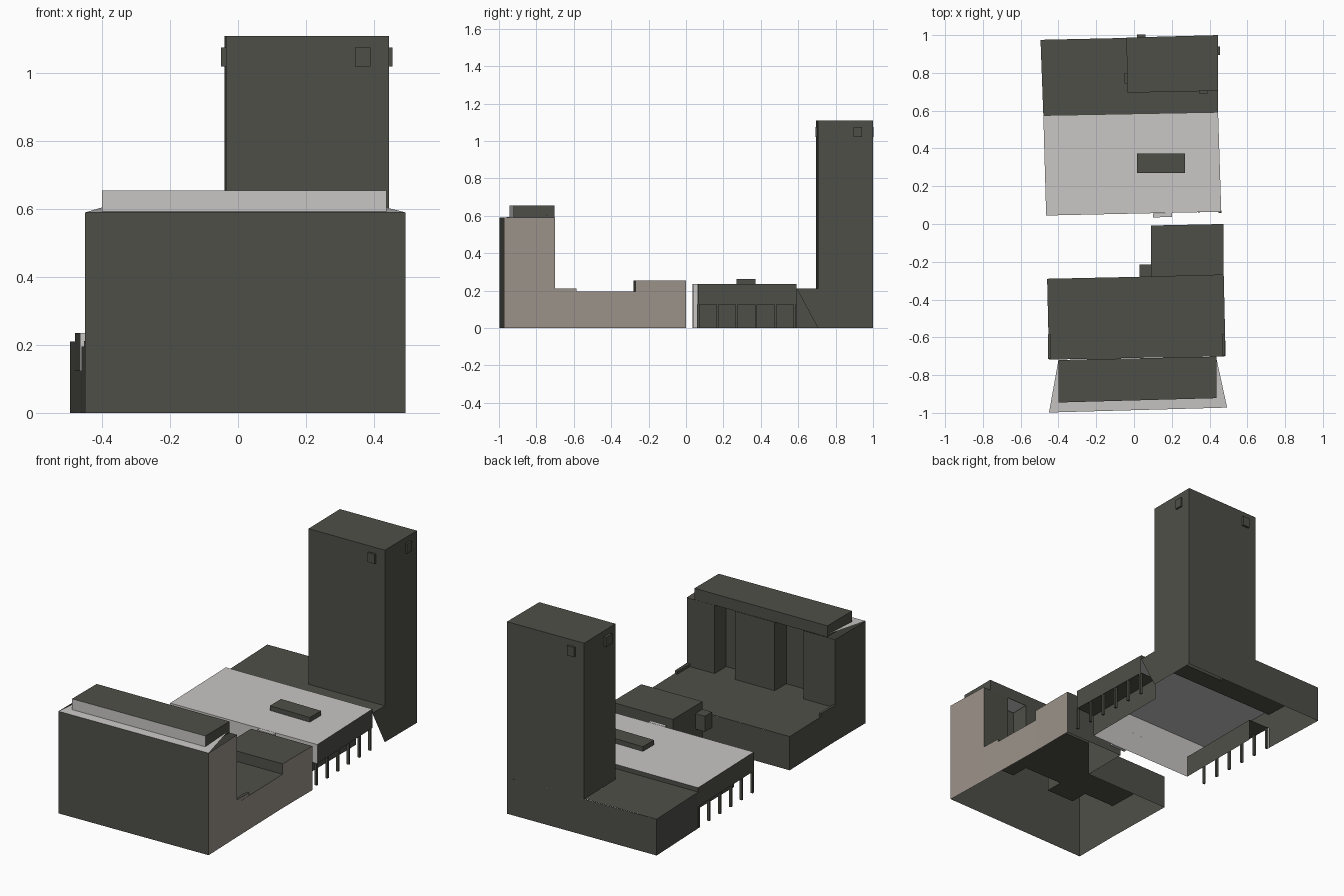
import bpy

if "Cube" in bpy.data.objects:
    bpy.data.objects.remove(bpy.data.objects["Cube"])


def mat(name, r, g, b):
    m = bpy.data.materials.new(name)
    m.diffuse_color = (r, g, b, 1)
    m.use_nodes = True
    m.node_tree.nodes["Principled BSDF"].inputs["Base Color"].default_value = m.diffuse_color
    return m


DARK = mat("dark_grey", 0.078, 0.078, 0.066)
LIGHT = mat("light_grey", 0.58, 0.57, 0.56)
TAN = mat("tan", 0.33, 0.29, 0.25)


def part(name, faces, m):
    """Object from a list of polygons (lists of xyz points)."""
    verts, polys = [], []
    for f in faces:
        polys.append(range(len(verts), len(verts) + len(f)))
        verts += f
    me = bpy.data.meshes.new(name)
    me.from_pydata(verts, [], [list(p) for p in polys])
    me.materials.append(m)
    ob = bpy.data.objects.new(name, me)
    bpy.context.collection.objects.link(ob)
    return ob


def flat(pts, z):
    return [(x, y, z) for x, y in pts]


def walls(pts, z0, z1, closed=False):
    """Upright sheets along a plan line, outside on the right hand."""
    ends = pts[1:] + pts[:1] if closed else pts[1:]
    return [[(*a, z0), (*b, z0), (*b, z1), (*a, z1)] for a, b in zip(pts, ends)]


def prism(name, pts, z0, z1, m, bottom=True):
    f = walls(pts, z0, z1, True) + [flat(pts, z1)]
    if bottom:
        f.append(flat(pts[::-1], z0))
    return part(name, f, m)


def box(name, x0, x1, y0, y1, z0, z1, m):
    return prism(name, [(x0, y0), (x1, y0), (x1, y1), (x0, y1)], z0, z1, m)


# --- Rear building: low wing and tower, open underneath
low_roof = [(-.48, .575), (.445, .592), (.445, .705), (-.035, .695),
            (-.04, .985), (-.495, .975)]
part("rear_low_roof", [flat(low_roof, .21)], DARK)
part("rear_low_walls", walls([(.445, 1), (-.495, .975), (-.48, .575)], 0, .21), DARK)
part("rear_end_gusset", [[(.445, .592, .21), (.445, .705, 0), (.445, .705, .21)]], DARK)
tower = [(-.035, .695), (.445, .705), (.445, 1), (-.04, .987)]
part("tower", walls(tower, .21, 1.11, True) + walls(tower[1:3], 0, .21)
     + [flat(tower, 1.11)], DARK)

# Square plaques, one on each tower face
box("front_plaque", .345, .39, .692, .71, 1.02, 1.075, DARK)
box("right_plaque", .44, .455, .895, .94, 1.02, 1.075, DARK)
box("left_plaque", -.05, -.03, .745, .8, 1.02, 1.075, DARK)
box("back_plaque", .015, .06, .98, 1.002, 1.02, 1.075, DARK)

# --- Middle hall: light roof, raised side galleries on posts
hall = [(-.465, .045), (.462, .065), (.445, .592), (-.48, .575)]
part("hall_roof", [flat(hall, .235)], LIGHT)
part("hall_back_lip", walls(hall[2:], .21, .235), DARK)
part("hall_front_upper", walls(hall[:2], .125, .235), LIGHT)
part("hall_front_lower", walls([(-.34, .048), (.34, .062)], 0, .125), LIGHT)
prism("entrance", [(.1, .035), (.2, .037), (.2, .058), (.1, .055)], 0, .235, LIGHT)
part("gallery_right_band", walls(hall[1:3], .125, .235), DARK)
part("gallery_left_band", walls([hall[3], hall[0]], .125, .235), DARK)
part("gallery_floors", [
    flat([(.34, .062), hall[1], hall[2], (.34, .59)], .125),
    flat([hall[0], (-.34, .048), (-.34, .578), hall[3]], .125)], DARK)
part("hall_inner_walls", walls([(.34, .062), (.34, .59)], 0, .125)
     + walls([(-.34, .578), (-.34, .048)], 0, .125), DARK)
for i in range(6):
    t = i / 5
    yr, yl = .065 + .515 * t, .05 + .515 * t
    xr, xl = .462 - .017 * t, -.465 - .015 * t
    box("right_post", xr - .014, xr, yr - .006, yr + .006, 0, .125, DARK)
    box("left_post", xl, xl + .014, yl - .006, yl + .006, 0, .125, DARK)
box("skylight", .015, .27, .27, .372, .235, .262, DARK)

# --- Front building: tall slab with recessed rear facade
fr, fl = (.493, -.972), (-.45, -.998)
facade = [(.485, -.7), (.31, -.704), (.31, -.81), (.18, -.812), (.18, -.706),
          (-.07, -.71), (-.07, -.816), (-.25, -.82), (-.25, -.714), (-.45, -.718)]
part("slab_front_wall", walls([fl, fr], 0, .59), DARK)
part("slab_right_wall", walls([fr, facade[0]], 0, .59), TAN)
part("slab_left_wall", walls([facade[-1], fl], 0, .59), DARK)
part("slab_rear_facade", walls(facade, .195, .59), DARK)
part("slab_roof", [[(*fl, .59), (*fr, .59), (.435, -.705, .605), (-.4, -.72, .605)]], LIGHT)

# Penthouse with a light front
pent = [(-.4, -.945), (.437, -.922), (.437, -.702), (-.4, -.72)]
part("penthouse_front", walls(pent[:2], .59, .655), LIGHT)
part("penthouse", walls(pent[1:] + pent[:1], .59, .655) + [flat(pent, .655)], DARK)

# Podium behind the slab
north = [(.475, -.27), (-.46, -.29)]
part("podium_roof", [flat(facade[::-1] + north, .195)], DARK)
part("podium_right_wall", walls([facade[0], north[0]], 0, .195), TAN)
part("podium_rear_wall", walls([(.09, -.278), north[1]], 0, .195), DARK)
part("podium_left_wall", walls([north[1], facade[-1]], 0, .195), DARK)
part("right_ledge_face", walls([(.485, -.7), (.481, -.585)], .195, .212), TAN)
box("right_ledge", .465, .481, -.7, -.585, .195, .212, DARK)
box("left_ledge", -.454, -.44, -.715, -.585, .195, .212, DARK)

# North block and its small annex
block = [(.09, -.28), (.475, -.27), (.475, 0), (.09, -.008)]
part("north_block_right_wall", walls(block[1:3], 0, .255), TAN)
part("north_block", walls(block[:2], .195, .255)
     + walls(block[2:] + block[:1], 0, .255) + [flat(block, .255)], DARK)
box("annex", .03, .09, -.28, -.215, .12, .21, DARK)
